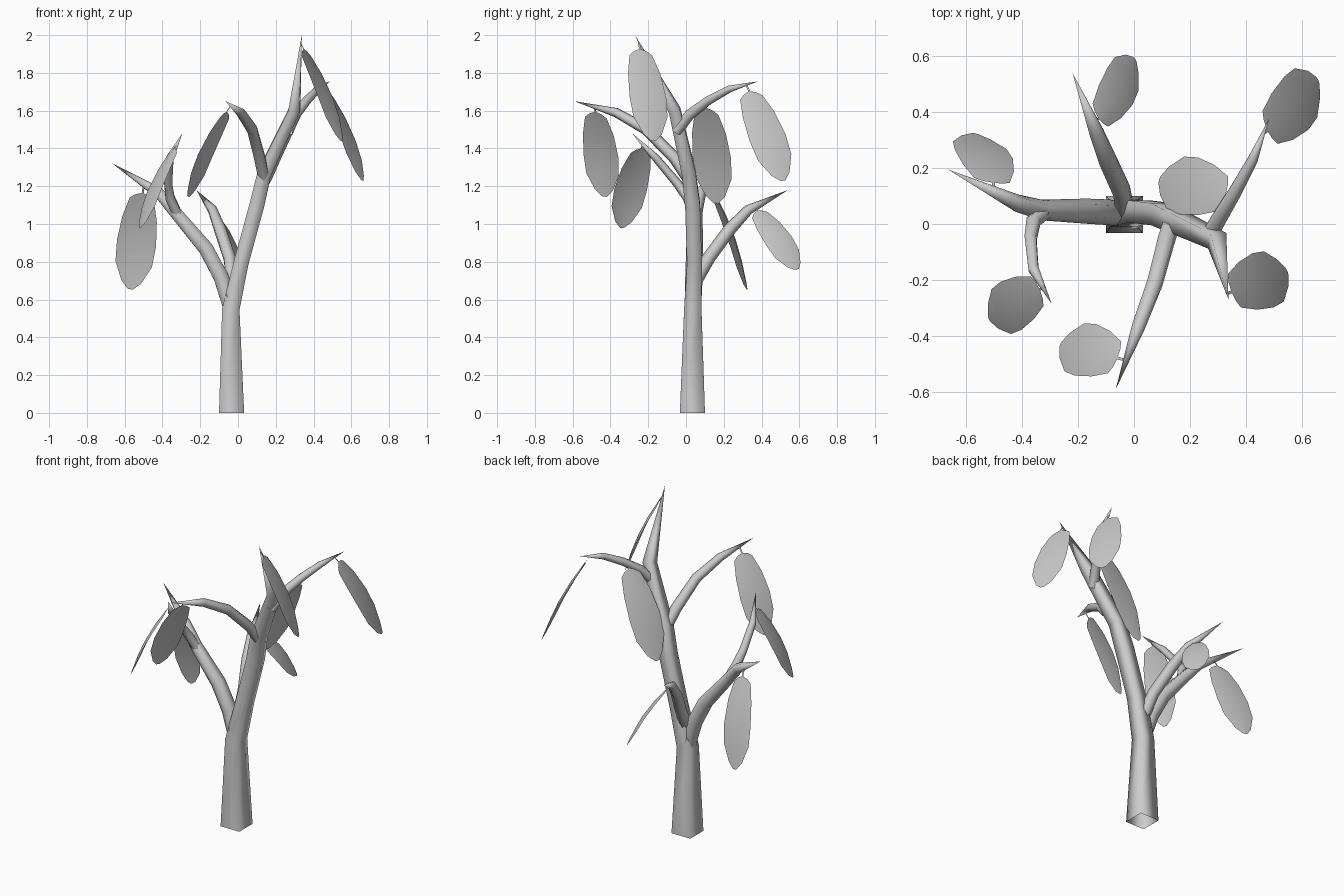
import bpy, bmesh, math
from mathutils import Vector

if "Cube" in bpy.data.objects:
    bpy.data.objects.remove(bpy.data.objects["Cube"])


def finish(name, bm):
    bmesh.ops.recalc_face_normals(bm, faces=bm.faces)
    for f in bm.faces:
        f.smooth = True
    me = bpy.data.meshes.new(name)
    bm.to_mesh(me)
    bm.free()
    ob = bpy.data.objects.new(name, me)
    bpy.context.collection.objects.link(ob)


def limb(name, path, sides):
    """Tapered open-bottomed tube through (x, y, z, radius), ending in a point."""
    bm = bmesh.new()
    pts = [Vector(p[:3]) for p in path]
    rings = []
    for i, p in enumerate(path[:-1]):
        t = pts[i + 1] - pts[max(i - 1, 0)]
        t.normalize()
        if i == 0 and p[2] == 0:
            t = Vector((0, 0, 1))
        if i == 0:
            u = Vector((1, 0, 0)) if abs(t.x) < 0.8 else Vector((0, 1, 0))
        u = (u - t * u.dot(t)).normalized()
        v = t.cross(u)
        ring = []
        for k in range(sides):
            a = 2 * math.pi * (k + 0.5) / sides
            ring.append(bm.verts.new(pts[i] + p[3] * (math.cos(a) * u + math.sin(a) * v)))
        rings.append(ring)
    tip = bm.verts.new(pts[-1])
    for k in range(sides):
        j = (k + 1) % sides
        for a, b in zip(rings, rings[1:]):
            bm.faces.new((a[k], a[j], b[j], b[k]))
        bm.faces.new((rings[-1][k], rings[-1][j], tip))
    finish(name, bm)


# position along the leaf, half width as a share of the full half width
LEAF = [(0, .05), (.07, .05), (.09, .35), (.13, .62), (.32, .88),
        (.56, 1), (.76, .93), (.93, .5), (1, .12)]


def leaf(name, start, end, half, hint):
    """Hanging, gently bowed blade with a short stem."""
    bm = bmesh.new()
    s, e = Vector(start), Vector(end)
    a = (e - s).normalized()
    h = Vector(hint)
    w = (h - a * h.dot(a)).normalized()
    n = w.cross(a)
    if n.z < 0:
        n = -n
    rows = []
    for t, f in LEAF:
        c = s.lerp(e, t) + n * 0.025 * math.sin(math.pi * t)
        rows.append([bm.verts.new(c + w * half * f * q - n * 0.014 * f * abs(q))
                     for q in (-1, 0, 1)])
    for r, q in zip(rows, rows[1:]):
        for k in (0, 1):
            bm.faces.new((r[k], r[k + 1], q[k + 1], q[k]))
    finish(name, bm)


# trunk flowing into the tallest limb
limb("trunk", [(-.034, .034, 0, .094), (-.038, .036, .55, .065), (.018, .045, .8, .056),
               (.1, .035, 1.1, .056), (.14, .015, 1.27, .052),
               (.298, -.06, 1.6, .043), (.338, -.27, 2.0, 0)], 4)

# side branches
limb("left_branch", [(-.038, .036, .55, .044), (-.09, .042, .72, .046), (-.17, .046, .87, .045),
                     (-.33, .05, 1.06, .037), (-.42, .075, 1.165, .032),
                     (-.665, .195, 1.32, 0)], 6)
limb("left_fork", [(-.31, .05, 1.03, .028), (-.36, .01, 1.14, .028), (-.37, -.05, 1.22, .024),
                   (-.36, -.16, 1.35, .021), (-.295, -.285, 1.48, 0)], 6)
limb("back_branch", [(-.03, .04, .68, .036), (-.045, .12, .82, .035), (-.095, .23, .97, .034),
                     (-.135, .33, 1.075, .027), (-.22, .54, 1.18, 0)], 6)
limb("front_branch", [(.14, .02, 1.23, .033), (.115, -.06, 1.35, .033), (.075, -.21, 1.5, .03),
                      (.015, -.37, 1.59, .025), (-.065, -.59, 1.65, 0)], 6)
limb("right_branch", [(.265, -.05, 1.49, .03), (.305, .02, 1.58, .028), (.365, .12, 1.655, .024),
                      (.425, .23, 1.715, .019), (.485, .38, 1.755, 0)], 6)

# leaves
for name, start, end, half, hint in [
    ("leaf_top", (.33, -.25, 1.96), (.55, -.17, 1.44), .104, (-.4, 1, 0)),
    ("leaf_right", (.46, .32, 1.735), (.66, .515, 1.23), .106, (-.35, 1, 0)),
    ("leaf_inner", (.35, .1, 1.65), (.09, .16, 1.11), .107, (.35, 1, 0)),
    ("leaf_front", (-.04, -.485, 1.625), (-.264, -.43, 1.145), .1, (.45, 1, 0)),
    ("leaf_left_fork", (-.32, -.225, 1.43), (-.52, -.34, .98), .094, (-.4, 1, 0)),
    ("leaf_left", (-.5, .13, 1.2), (-.57, .325, .655), .106, (1, -.2, 0)),
    ("leaf_back", (-.14, .36, 1.09), (.005, .59, .76), .084, (-.4, 1, 0)),
]:
    leaf(name, start, end, half, hint)
